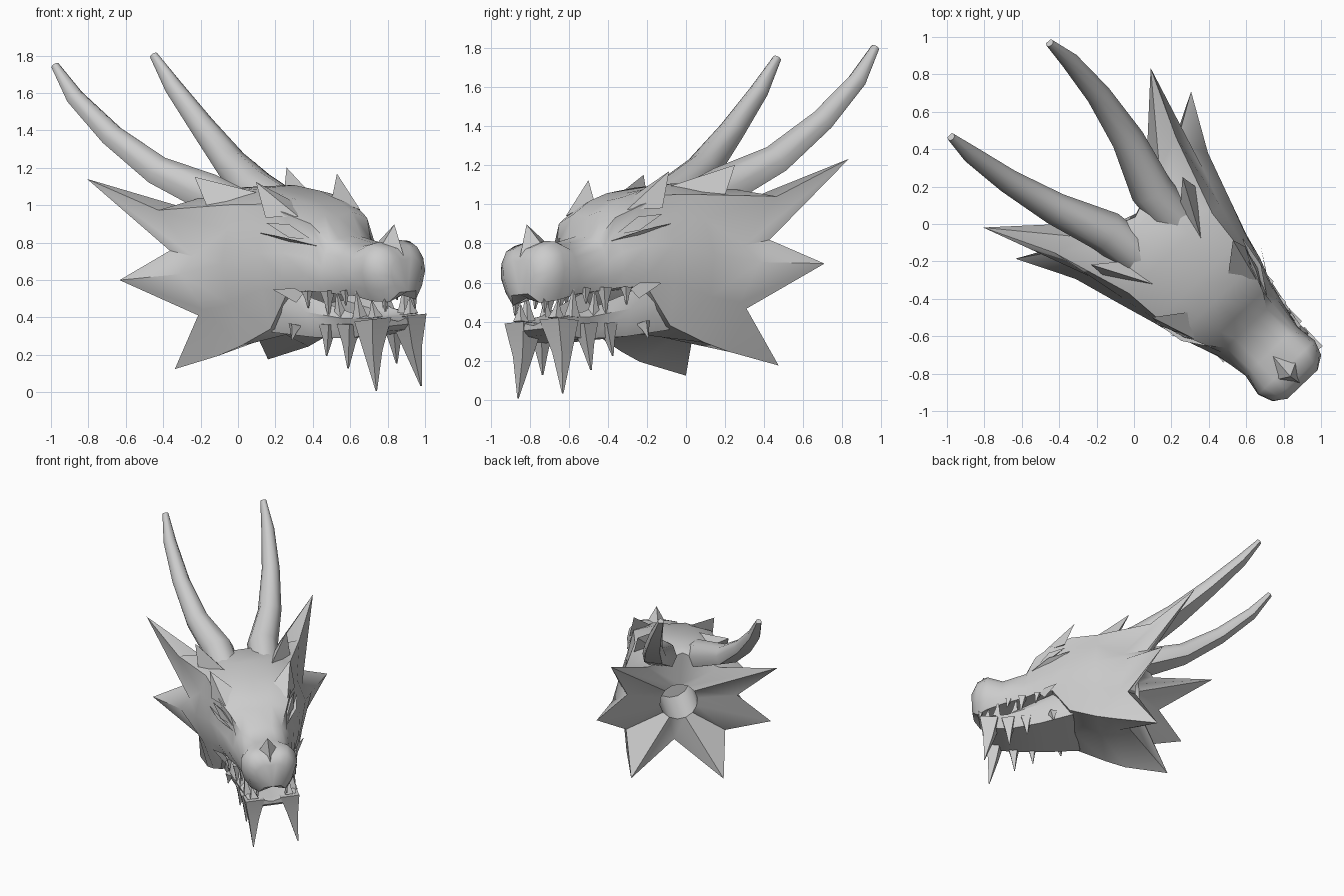
import bpy, bmesh
from math import sin, cos, pi, radians
from mathutils import Vector

if "Cube" in bpy.data.objects:
    bpy.data.objects.remove(bpy.data.objects["Cube"], do_unlink=True)

stone = bpy.data.materials.new("plain grey")
stone.use_nodes = True
grey = (0.6, 0.6, 0.6, 1)
stone.diffuse_color = grey
stone.node_tree.nodes["Principled BSDF"].inputs["Base Color"].default_value = grey
parts = []


def finish(name, bm, mirrored=True):
    """Turn a bmesh into a head part: local x is forward, y is left, z is up."""
    bmesh.ops.recalc_face_normals(bm, faces=bm.faces)
    mesh = bpy.data.meshes.new(name)
    bm.to_mesh(mesh)
    bm.free()
    mesh.materials.append(stone)
    obj = bpy.data.objects.new(name, mesh)
    bpy.context.collection.objects.link(obj)
    obj.location = (0.078, 0.078, 0)
    obj.rotation_euler = (0.075, 0, radians(-46.4))
    if mirrored:
        mod = obj.modifiers.new("Mirror", "MIRROR")
        mod.use_axis = (False, True, False)
        mod.use_clip = True
    parts.append(obj)


def loft(name, rings, closed):
    """Skin a row of rings and cap both ends."""
    bm = bmesh.new()
    rows = [[bm.verts.new(p) for p in ring] for ring in rings]
    count = len(rows[0])
    for a, b in zip(rows, rows[1:]):
        for i in range(count if closed else count - 1):
            j = (i + 1) % count
            bm.faces.new((a[i], a[j], b[j], b[i]))
    bm.faces.new(rows[0])
    bm.faces.new(rows[-1])
    finish(name, bm)


def hull(name, points, mirrored=True):
    """Wedge or blade spanned by a few corner points."""
    bm = bmesh.new()
    for p in points:
        bm.verts.new(p)
    found = bmesh.ops.convex_hull(bm, input=bm.verts)
    loose = {g for g in found["geom_interior"] if isinstance(g, bmesh.types.BMVert)}
    bmesh.ops.delete(bm, geom=list(loose), context="VERTS")
    finish(name, bm, mirrored)


def ring_around(center, direction, radius, sides, start, step):
    """Points around a direction; angles in degrees, up is 90."""
    side = direction.cross(Vector((0, 0, 1)))
    if side.length < 0.2 * direction.length:
        side = Vector((0, 1, 0))
    side.normalize()
    up = side.cross(direction).normalized()
    angles = [radians(start + step * i) for i in range(sides)]
    return [center + radius * (side * cos(a) + up * sin(a)) for a in angles]


def tooth(name, base, tip, radius, bend=0.0):
    """Four sided spike, bowed forward halfway when bend is set."""
    base, tip = Vector(base), Vector(tip)
    axis = tip - base
    middle = base.lerp(tip, 0.45) + Vector((bend, 0, 0))
    loft(name, [ring_around(center, axis, size, 4, 45, 90) for center, size in
                ((base, radius), (middle, radius * 0.5), (tip, 0.004))], True)


def section(x, *profile):
    return [(x, y, z) for y, z in profile]


def neck_ring(x):
    return [(x, 0.14 * sin(pi * i / 7), 0.68 + 0.14 * cos(pi * i / 7)) for i in range(8)]


# Skull: neck hole, star shaped mane, cheeks, brow, snout and nose
mane = [(-.02, 0, 1.07), (-.12, .27, 1.0), (-.54, .62, 1.19), (-.15, .41, .79),
        (-.3, .65, .65), (0, .37, .44), (-.23, .345, .15), (.03, 0, .35)]
mane_root = [(.03, 0, 1.1), (0, .2, 1.08), (-.18, .45, 1.01), (.04, .42, .76),
             (0, .49, .67), (.06, .38, .47), (.1, .335, .22), (.12, 0, .34)]
cheeks = [
    section(.25, (0, 1.1), (.15, 1.1), (.31, 1.03), (.36, .9),
            (.41, .72), (.37, .5), (.31, .27), (0, .32)),
    section(.46, (0, 1.06), (.14, 1.07), (.29, 1.03), (.31, .91),
            (.34, .77), (.33, .58), (.28, .36), (0, .34)),
]
face = [
    section(.6, (0, 1.02), (.12, 1.03), (.265, .98), (.245, .88),
            (.30, .77), (.30, .63), (.27, .56), (0, .56)),
    section(.74, (0, .94), (.1, .96), (.21, .92), (.195, .84),
            (.25, .74), (.25, .64), (.24, .56), (0, .56)),
    section(.82, (0, .84), (.08, .83), (.15, .81), (.19, .76),
            (.22, .69), (.23, .61), (.21, .55), (0, .56)),
    section(1.0, (0, .8), (.08, .79), (.14, .76), (.17, .72),
            (.19, .65), (.19, .58), (.17, .53), (0, .55)),
    section(1.12, (0, .8), (.08, .81), (.15, .8), (.2, .74),
            (.21, .66), (.19, .57), (.15, .5), (0, .54)),
    section(1.2, (0, .77), (.07, .78), (.13, .77), (.17, .71),
            (.18, .64), (.15, .56), (.1, .49), (0, .52)),
    section(1.245, (0, .71), (.04, .72), (.08, .71), (.11, .68),
            (.11, .63), (.09, .58), (.06, .54), (0, .54)),
]
loft("skull", [neck_ring(.35), neck_ring(-.03), mane, mane_root] + cheeks + face, False)

# Lower jaw with a raised inner lip
jaw = []
for x, top, wide, low, narrow in ((.44, .5, .27, .34, .25), (.7, .45, .25, .31, .2),
                                  (.95, .41, .2, .3, .16), (1.12, .41, .18, .33, .15),
                                  (1.16, .4, .15, .36, .13)):
    lip = top + 0.18 * (1.12 - x)
    jaw.append(section(x, (0, top - .02), (wide - .07, top), (wide - .045, lip),
                       (wide, top), (narrow, low), (0, low)))
loft("lower_jaw", jaw, False)

# Long swept horns, rounded above and flat below
path = [Vector(p) for p in ((.24, .13, .95), (-.07, .165, 1.07), (-.35, .27, 1.2),
                            (-.63, .335, 1.4), (-.87, .365, 1.61), (-1.01, .365, 1.78))]
rings = []
for i, radius in enumerate((.11, .115, .088, .066, .048, .022)):
    along = path[min(i + 1, 5)] - path[max(i - 1, 0)]
    rings.append(ring_around(path[i], along, radius, 7, -40, 260 / 6))
loft("horn", rings, True)

# Blades on the temple and brow, and the nose horn
hull("temple_blade", [(.32, .17, 1.08), (.12, .345, .96), (.1, .22, 1.07), (0, .34, 1.18)])
hull("brow_blade", [(.67, .23, .96), (.5, .31, .96), (.55, .14, 1.03), (.43, .30, 1.15)])
hull("nose_horn", [(1.0, 0, .78), (1.13, .075, .78), (1.13, -.075, .78),
                   (1.23, 0, .73), (1.17, 0, .9)], False)

# Eyes: eyeball plate under the brow and lower lid
hull("eyeball", [(.74, .2, .83), (.63, .262, .92), (.63, .27, .85),
                 (.5, .305, .93), (.63, .22, .88)])
hull("lower_lid", [(.77, .2, .80), (.63, .295, .85), (.46, .325, .88), (.63, .22, .8)])

# Teeth, lip corner and jaw spikes
for x, y, drop, radius in ((.72, .24, .07, .03), (.84, .205, .12, .04),
                           (.95, .18, .06, .03), (1.17, .1, .1, .04)):
    tooth("upper_tooth", (x, y, .56), (x + .01, y + .01, .54 - drop), radius)
for x, y, rise in ((.9, .175, .13), (1.04, .165, .14), (1.12, .13, .08)):
    tooth("lower_tooth", (x, y, .41), (x - .01, y + .01, .42 + rise), .042)
hull("lip_corner", [(.7, .25, .55), (.66, .27, .5), (.66, .28, .58), (.56, .34, .575)])
tooth("chin_fang", (1.1, .13, .4), (1.135, .166, .02), .1, -.01)
for x, y, low, radius in ((.95, .16, .14, .07), (.81, .18, .21, .055), (.6, .23, .3, .04)):
    tooth("jaw_spike", (x, y, .38), (x - .01, y + .02, low), radius)

# Smooth shading with crisp ridges
bpy.ops.object.select_all(action="DESELECT")
for obj in parts:
    obj.select_set(True)
bpy.context.view_layer.objects.active = parts[0]
bpy.ops.object.shade_smooth_by_angle(angle=radians(46))
